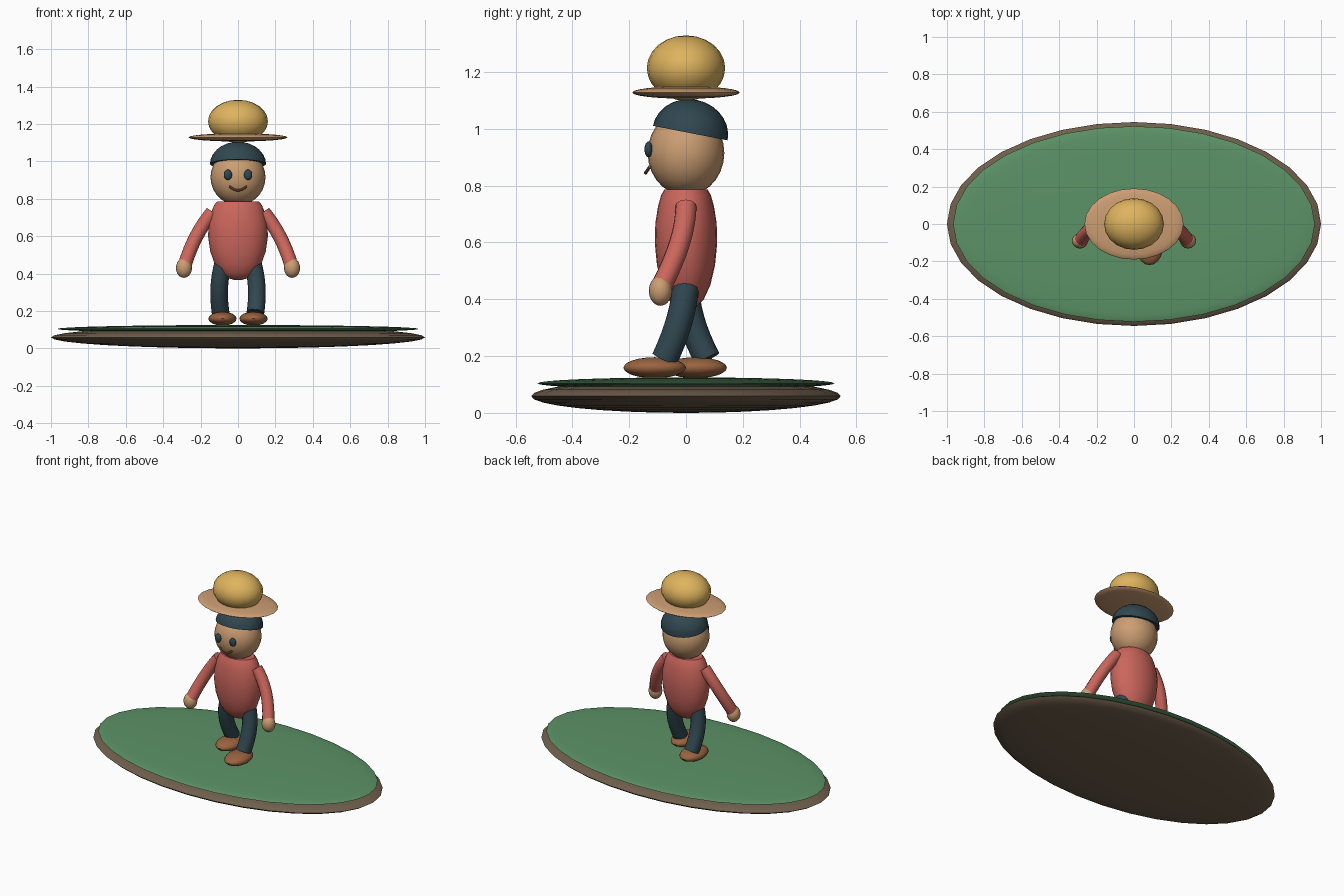
import bpy, bmesh, math
from mathutils import Matrix, Vector

if "Cube" in bpy.data.objects:
    bpy.data.objects.remove(bpy.data.objects["Cube"])


def material(name, rgb):
    m = bpy.data.materials.new(name)
    m.diffuse_color = (*rgb, 1)
    m.use_nodes = True
    m.node_tree.nodes["Principled BSDF"].inputs["Base Color"].default_value = m.diffuse_color
    return m


SOIL = material("soil brown", (0.16, 0.115, 0.073))
GRASS = material("grass green", (0.107, 0.29, 0.135))
SKIN = material("warm tan", (0.60, 0.34, 0.17))
RED = material("coral red", (0.60, 0.133, 0.107))
NAVY = material("dark teal", (0.03, 0.063, 0.08))
STRAW = material("straw yellow", (0.73, 0.45, 0.11))
LEATHER = material("leather brown", (0.32, 0.125, 0.05))


def finish(name, bm, mat):
    bmesh.ops.recalc_face_normals(bm, faces=bm.faces)
    mesh = bpy.data.meshes.new(name)
    bm.to_mesh(mesh)
    bm.free()
    ob = bpy.data.objects.new(name, mesh)
    bpy.context.collection.objects.link(ob)
    mesh.materials.append(mat)
    bpy.ops.object.select_all(action='DESELECT')
    ob.select_set(True)
    bpy.context.view_layer.objects.active = ob
    bpy.ops.object.shade_smooth_by_angle(angle=math.radians(40))
    return ob


def ellipsoid(name, center, half, mat, seg=20, rings=12, dome=False, tilt=0):
    bm = bmesh.new()
    bmesh.ops.create_uvsphere(bm, u_segments=seg, v_segments=rings, radius=1)
    if dome:  # keep only the upper half and close it
        bmesh.ops.bisect_plane(bm, geom=bm.verts[:] + bm.edges[:] + bm.faces[:],
                               plane_co=(0, 0, 0), plane_no=(0, 0, -1),
                               clear_outer=True, dist=1e-4)
        bmesh.ops.holes_fill(bm, edges=[e for e in bm.edges if e.is_boundary])
    bm.transform(Matrix.Translation(center) @ Matrix.Rotation(tilt, 4, 'X')
                 @ Matrix.Diagonal((*half, 1)))
    return finish(name, bm, mat)


def curve_points(a, mid, b, n):
    # smooth arc that passes through the middle point
    a, mid, b = Vector(a), Vector(mid), Vector(b)
    c = 2 * mid - (a + b) / 2
    return [(1 - t) ** 2 * a + 2 * t * (1 - t) * c + t * t * b
            for t in (i / n for i in range(n + 1))]


def tube(name, a, mid, b, radius, mat, seg=12, n=8):
    bm = bmesh.new()
    pts = curve_points(a, mid, b, n)
    rings = []
    for i, p in enumerate(pts):
        d = (pts[min(i + 1, n)] - pts[max(i - 1, 0)]).normalized()
        ref = Vector((0, 1, 0))
        u = d.cross(ref).normalized()
        v = d.cross(u)
        rings.append([bm.verts.new(p + radius * (math.cos(t) * u + math.sin(t) * v))
                      for t in (2 * math.pi * k / seg for k in range(seg))])
    for r, s in zip(rings, rings[1:]):
        for k in range(seg):
            j = (k + 1) % seg
            bm.faces.new((r[k], r[j], s[j], s[k]))
    bm.faces.new(rings[0])
    bm.faces.new(rings[-1])
    return finish(name, bm, mat)


def lathe(name, profile, sx, sy, mat, seg=24):
    bm = bmesh.new()
    rings = [[bm.verts.new((sx * r * math.cos(t), sy * r * math.sin(t), z))
              for t in (2 * math.pi * k / seg for k in range(seg))]
             for r, z in profile]
    for r, s in zip(rings, rings[1:]):
        for k in range(seg):
            j = (k + 1) % seg
            bm.faces.new((r[k], r[j], s[j], s[k]))
    bm.faces.new(rings[0])
    bm.faces.new(rings[-1])
    return finish(name, bm, mat)


# Ground island
ellipsoid("soil_base", (0, 0, 0.059), (1, 0.545, 0.059), SOIL, 32, 16)
ellipsoid("grass_top", (0, 0, 0.104), (0.967, 0.523, 0.021), GRASS, 32, 16)

# Shirt body, tapering to a rounded bottom
lathe("torso", [(0.12, 0.366), (0.36, 0.376), (0.57, 0.40), (0.78, 0.45),
                (0.93, 0.52), (1.0, 0.60), (0.98, 0.67), (0.89, 0.73),
                (0.80, 0.765), (0.70, 0.786)], 0.16, 0.11, RED)

# Head, hair and face
ellipsoid("head", (0, 0, 0.915), (0.147, 0.135, 0.15), SKIN, 24, 14)
ellipsoid("hair", (0, 0.015, 0.985), (0.15, 0.134, 0.119), NAVY, 24, 14,
          dome=True, tilt=math.radians(-11))
tube("mouth", (-0.045, -0.128, 0.866), (0, -0.142, 0.845),
     (0.045, -0.128, 0.866), 0.006, LEATHER, 8)

# Hat
ellipsoid("hat_brim", (0, 0, 1.128), (0.265, 0.19, 0.022), SKIN, 24, 12)
ellipsoid("hat_crown", (0, 0, 1.214), (0.16, 0.138, 0.115), STRAW)

# Paired parts; the stride differs between the two legs
for side, s in (("left", 1), ("right", -1)):
    ellipsoid(side + "_eye", (s * 0.054, -0.132, 0.928), (0.022, 0.014, 0.028), NAVY, 16, 10)
    tube(side + "_arm", (s * 0.137, 0, 0.728), (s * 0.222, -0.022, 0.60),
         (s * 0.283, -0.085, 0.45), 0.037, RED)
    ellipsoid(side + "_hand", (s * 0.289, -0.09, 0.43), (0.043, 0.041, 0.053), SKIN, 16, 10)
    foot_y, knee_y, ankle_y = (-0.11, -0.022, -0.075) if s > 0 else (0.034, 0.018, 0.075)
    tube(side + "_leg", (s * 0.077, 0, 0.46), (s * 0.1, knee_y, 0.33),
         (s * 0.093, ankle_y, 0.19), 0.047, NAVY)
    ellipsoid(side + "_shoe", (s * 0.083, foot_y, 0.159), (0.075, 0.11, 0.037), LEATHER)
